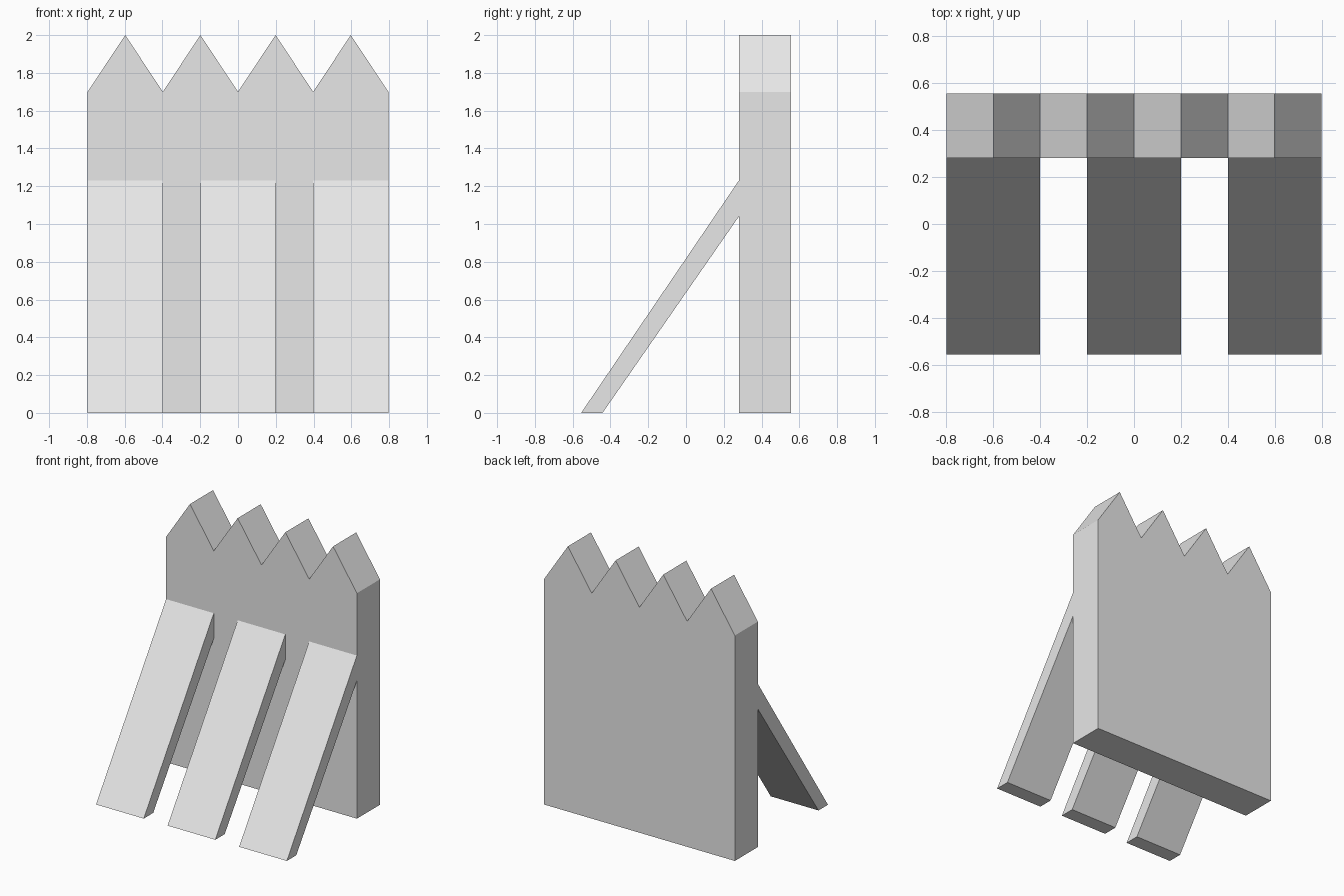
import bpy
import bmesh

cube = bpy.data.objects.get("Cube")
if cube:
    bpy.data.objects.remove(cube, do_unlink=True)

GREY = (0.8, 0.8, 0.8, 1.0)
grey = bpy.data.materials.new("plain_grey")
grey.use_nodes = True
grey.diffuse_color = GREY
grey.node_tree.nodes["Principled BSDF"].inputs["Base Color"].default_value = GREY

HALF_W = 0.796           # half width of the wall
PITCH = HALF_W / 2       # width of one tooth or brace
WALL_FRONT, WALL_BACK = 0.28, 0.555


def extrude_profile(name, points, depth):
    """Make a solid by pushing a closed outline along a depth vector."""
    bm = bmesh.new()
    face = bm.faces.new([bm.verts.new(p) for p in points])
    result = bmesh.ops.extrude_face_region(bm, geom=[face], use_keep_orig=True)
    verts = [g for g in result["geom"] if isinstance(g, bmesh.types.BMVert)]
    bmesh.ops.translate(bm, verts=verts, vec=depth)
    bmesh.ops.recalc_face_normals(bm, faces=bm.faces)
    mesh = bpy.data.meshes.new(name)
    bm.to_mesh(mesh)
    bm.free()
    mesh.materials.append(grey)
    obj = bpy.data.objects.new(name, mesh)
    bpy.context.collection.objects.link(obj)
    return obj


# Upright wall with four pointed teeth along its top
outline = [(HALF_W, WALL_FRONT, 0), (-HALF_W, WALL_FRONT, 0)]
for i in range(9):
    z = 2.0 if i % 2 else 1.7
    outline.append((-HALF_W + i * PITCH / 2, WALL_FRONT, z))
extrude_profile("toothed_wall", outline, (0, WALL_BACK - WALL_FRONT, 0))

# Three slanted braces leaning on the front of the wall
brace_side = [(-0.555, 0), (-0.442, 0), (WALL_FRONT, 1.04), (WALL_FRONT, 1.23)]
for name, x in (("right_brace", -HALF_W),
                ("middle_brace", -PITCH / 2),
                ("left_brace", HALF_W - PITCH)):
    extrude_profile(name, [(x, y, z) for y, z in brace_side], (PITCH, 0, 0))
